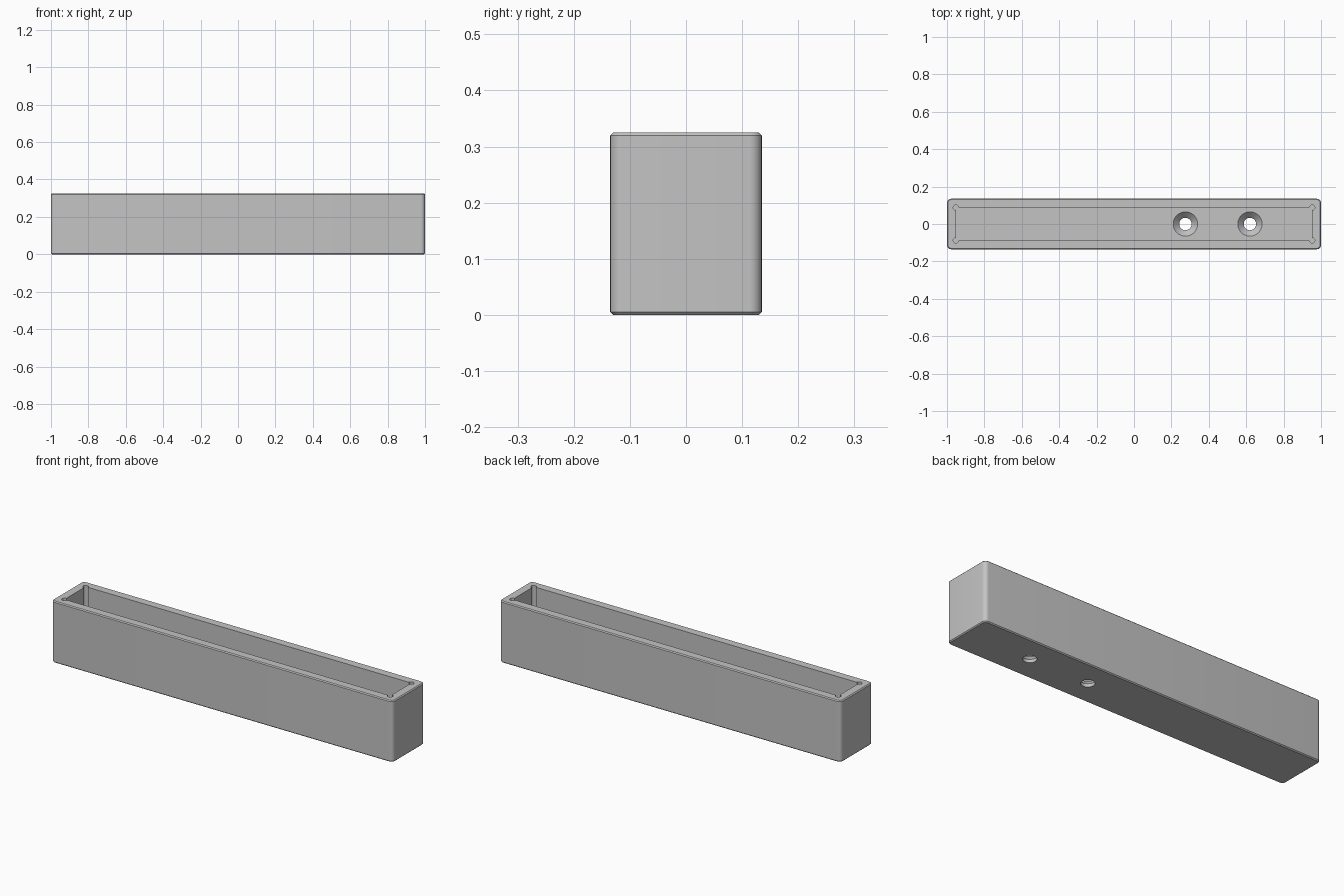
import bpy, bmesh

if "Cube" in bpy.data.objects:
    bpy.data.objects.remove(bpy.data.objects["Cube"])

LENGTH, WIDTH, HEIGHT = 2.0, 0.27, 0.325
WALL, FLOOR = 0.047, 0.05

grey = bpy.data.materials.new("plain grey")
grey.use_nodes = True
color = (0.55, 0.55, 0.55, 1)
grey.diffuse_color = color
grey.node_tree.nodes["Principled BSDF"].inputs["Base Color"].default_value = color


def box(name, size, z):
    bpy.ops.mesh.primitive_cube_add(size=1, location=(0, 0, z + size[2] / 2))
    ob = bpy.context.object
    ob.name = name
    ob.scale = size
    bpy.ops.object.transform_apply(location=True, scale=True)
    return ob


def cone(name, x, y, z0, z1, r0, r1, sides=48):
    bpy.ops.mesh.primitive_cone_add(vertices=sides, radius1=r0, radius2=r1,
                                    depth=z1 - z0, location=(x, y, (z0 + z1) / 2))
    bpy.context.object.name = name
    return bpy.context.object


def cut(target, cutter):
    mod = target.modifiers.new("cut", 'BOOLEAN')
    mod.operation, mod.solver, mod.object = 'DIFFERENCE', 'EXACT', cutter
    bpy.context.view_layer.objects.active = target
    bpy.ops.object.modifier_apply(modifier=mod.name)
    bpy.data.objects.remove(cutter)


# Outer block: rounded upright corners, then fine chamfers round top and bottom
tray = box("tray_body", (LENGTH, WIDTH, HEIGHT), 0)
bm = bmesh.new()
bm.from_mesh(tray.data)
upright = [e for e in bm.edges if abs(e.verts[0].co.z - e.verts[1].co.z) > 0.1]
bmesh.ops.bevel(bm, geom=upright, offset=0.022, segments=8, profile=0.5, affect='EDGES')
rims = [e for e in bm.edges if abs(e.verts[0].co.z - e.verts[1].co.z) < 0.001
        and any(abs(f.normal.z) > 0.9 for f in e.link_faces)]
bmesh.ops.bevel(bm, geom=rims, offset=0.005, segments=1, affect='EDGES')
bm.to_mesh(tray.data)
bm.free()

# Long open cavity with round reliefs in its corners
inner_x, inner_y = LENGTH / 2 - WALL, WIDTH / 2 - WALL
cut(tray, box("cavity", (2 * inner_x, 2 * inner_y, HEIGHT), FLOOR))
for sx in (-1, 1):
    for sy in (-1, 1):
        cut(tray, cone("relief", sx * inner_x, sy * inner_y, FLOOR - 0.003,
                       HEIGHT + 0.1, 0.014, 0.014, 24))

# Countersunk screw holes through the floor
for x in (0.275, 0.62):
    cut(tray, cone("through_hole", x, 0, -0.1, FLOOR + 0.1, 0.033, 0.033))
    cut(tray, cone("countersink", x, 0, FLOOR - 0.033, FLOOR + 0.001, 0.033, 0.066))

tray.data.materials.clear()
tray.data.materials.append(grey)
bpy.ops.object.select_all(action='DESELECT')
tray.select_set(True)
bpy.context.view_layer.objects.active = tray
bpy.ops.object.shade_smooth_by_angle(angle=0.5)
